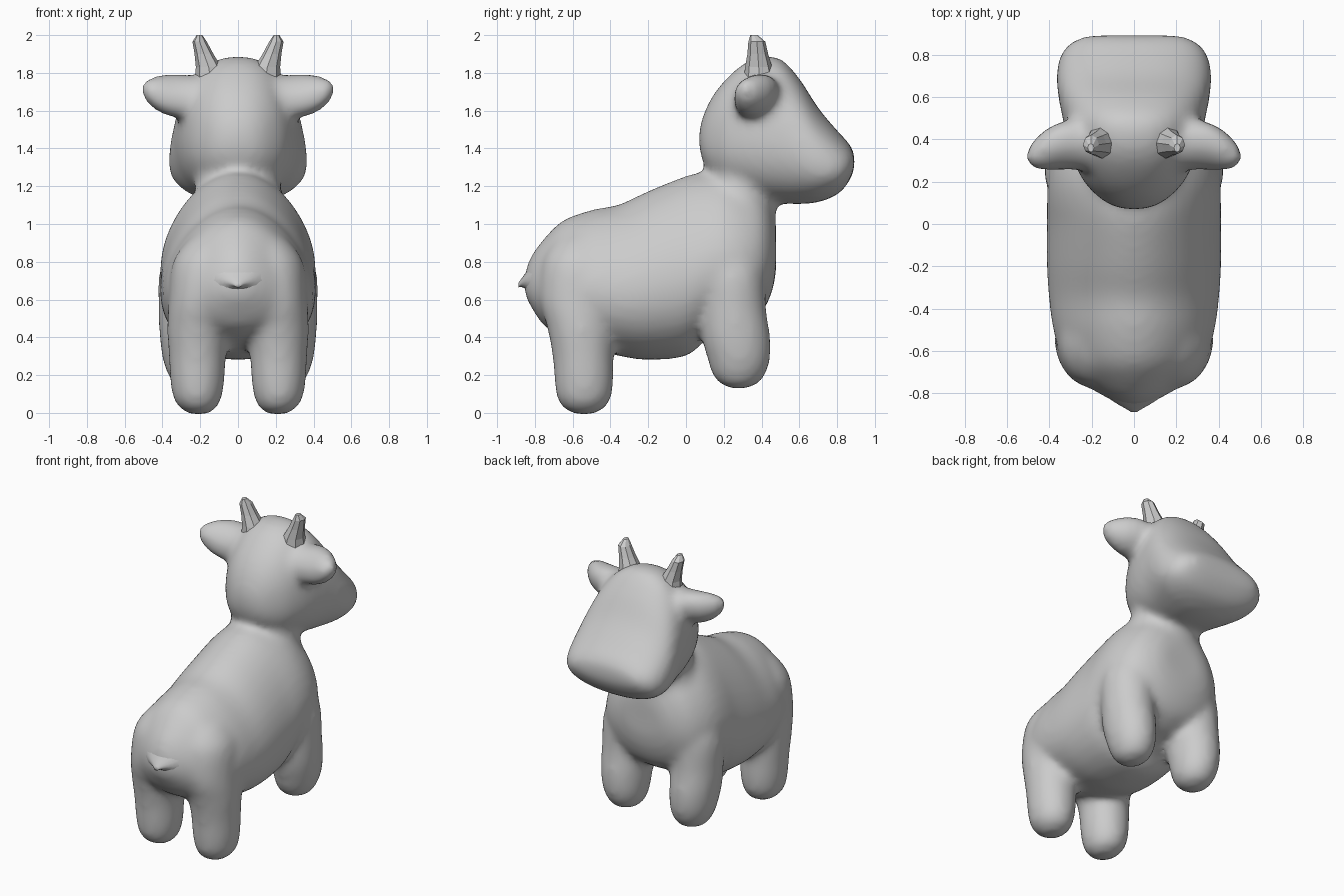
import bpy, bmesh, math
from mathutils import Vector

AXES = {'x': (0, 1, 2), 'y': (1, 0, 2), 'z': (2, 0, 1)}


def spline(rows, steps):
    """Catmull-Rom interpolation of section rows."""
    out = []
    for i in range(len(rows) - 1):
        p = [rows[max(0, min(len(rows) - 1, i + k))] for k in (-1, 0, 1, 2)]
        for s in range(steps):
            t = s / steps
            out.append([0.5 * (2 * b + (c - a) * t + (2 * a - 5 * b + 4 * c - d) * t * t
                               + (3 * b - a - 3 * c + d) * t ** 3)
                        for a, b, c, d in zip(*p)])
    return out + [list(rows[-1])]


def loft(bm, axis, rows, power=2.0, taper=0.0, tilt=0.0, sides=36, steps=4, mirror=1):
    """Rows are (position, centre a, centre b, radius a, radius b)."""
    ia, ja, ka = AXES[axis]
    rings = []
    for t, a, b, ra, rb in spline(rows, steps):
        ring = []
        for i in range(sides):
            g = 2 * math.pi * i / sides
            c, s = math.cos(g), math.sin(g)
            u = math.copysign(abs(c) ** (2 / power), c) * ra
            w = math.copysign(abs(s) ** (2 / power), s)
            u *= 1 - taper * w
            w *= rb
            u, w = (u * math.cos(tilt) - w * math.sin(tilt),
                    u * math.sin(tilt) + w * math.cos(tilt))
            co = Vector((0, 0, 0))
            co[ia], co[ja], co[ka] = t, a + u, b + w
            co.x *= mirror
            ring.append(bm.verts.new(co))
        rings.append(ring)
    for r, q in zip(rings, rings[1:]):
        for i in range(sides):
            j = (i + 1) % sides
            bm.faces.new((r[i], r[j], q[j], q[i]))
    bm.faces.new(rings[0])
    bm.faces.new(rings[-1])


def finish(name, bm, smooth=True):
    bmesh.ops.recalc_face_normals(bm, faces=bm.faces)
    me = bpy.data.meshes.new(name)
    bm.to_mesh(me)
    bm.free()
    for p in me.polygons:
        p.use_smooth = smooth
    ob = bpy.data.objects.new(name, me)
    bpy.context.collection.objects.link(ob)
    return ob


def upright(y, bottom, top, width):
    return (y, 0, (bottom + top) / 2, width, (top - bottom) / 2)


bm = bmesh.new()

# Torso, rump to chest
loft(bm, 'y', [upright(*r) for r in (
    (-.855, .63, .74, .05), (-.82, .56, .83, .13), (-.75, .46, .925, .235),
    (-.65, .40, 1.02, .325), (-.5, .34, 1.075, .375), (-.35, .30, 1.105, .395),
    (-.2, .28, 1.175, .405), (0, .30, 1.255, .405), (.1, .38, 1.275, .405),
    (.2, .43, 1.28, .40), (.3, .46, 1.25, .38), (.4, .53, 1.2, .32),
    (.455, .64, 1.1, .23), (.477, .75, 1.0, .15))], power=2.0, taper=.2)

# Neck
loft(bm, 'z', [(.85, 0, .24, .28, .22), (1.05, 0, .26, .27, .215),
               (1.2, 0, .29, .225, .19), (1.35, 0, .33, .225, .21)])

# Head, nape to muzzle
loft(bm, 'y', [upright(*r) for r in (
    (.07, 1.4, 1.5, .05), (.09, 1.33, 1.57, .11), (.13, 1.26, 1.66, .17),
    (.2, 1.2, 1.755, .235), (.3, 1.155, 1.845, .285), (.4, 1.125, 1.885, .315),
    (.5, 1.11, 1.875, .335), (.6, 1.105, 1.77, .355), (.7, 1.115, 1.615, .365),
    (.8, 1.155, 1.495, .345), (.86, 1.22, 1.43, .295), (.892, 1.29, 1.375, .22))],
    power=2.3, taper=.1)

for side in (-1, 1):
    # Front legs
    loft(bm, 'z', [(.13, .25, .28, .04, .04), (.15, .25, .28, .085, .095),
                   (.2, .25, .28, .12, .14), (.28, .255, .28, .143, .165),
                   (.4, .26, .265, .155, .182), (.55, .26, .25, .16, .175),
                   (.75, .245, .24, .17, .175), (.95, .19, .24, .14, .15)], mirror=side)
    # Hind legs
    loft(bm, 'z', [(-.008, .21, -.54, .04, .04), (.018, .21, -.54, .09, .1),
                   (.07, .215, -.54, .125, .14), (.16, .215, -.54, .143, .156),
                   (.3, .215, -.545, .152, .162), (.45, .21, -.555, .165, .18),
                   (.6, .19, -.56, .177, .215), (.8, .165, -.55, .18, .21),
                   (.92, .13, -.54, .13, .15)], mirror=side)
    # Ears
    loft(bm, 'x', [(.15, .36, 1.66, .12, .115), (.26, .375, 1.67, .13, .108),
                   (.34, .37, 1.68, .13, .1), (.42, .35, 1.69, .105, .09),
                   (.485, .325, 1.705, .06, .06), (.507, .32, 1.71, .025, .03)],
         tilt=math.radians(45), mirror=side)

# Fuse the parts into one soft skin
body = finish("body", bm)
rem = body.modifiers.new("Fuse", 'REMESH')
rem.mode = 'VOXEL'
rem.voxel_size = .022
rem.use_smooth_shade = True
smo = body.modifiers.new("Soften", 'SMOOTH')
smo.factor = .5
smo.iterations = 14

# Faceted horns
for side, label in ((-1, "left"), (1, "right")):
    bm = bmesh.new()
    loft(bm, 'z', [(1.76, .145, .39, .085, .085), (1.83, .155, .385, .068, .072),
                   (1.9, .18, .38, .05, .055), (1.965, .203, .375, .038, .045),
                   (2.0, .204, .36, .015, .02)], sides=8, steps=1, mirror=side)
    finish("horn_" + label, bm, smooth=False)

# Short pointed tail
bm = bmesh.new()
loft(bm, 'y', [(-.888, 0, .675, .015, .012), (-.872, 0, .688, .04, .022),
               (-.84, 0, .7, .095, .055), (-.78, 0, .7, .18, .15)], sides=16, steps=3)
finish("tail", bm)
